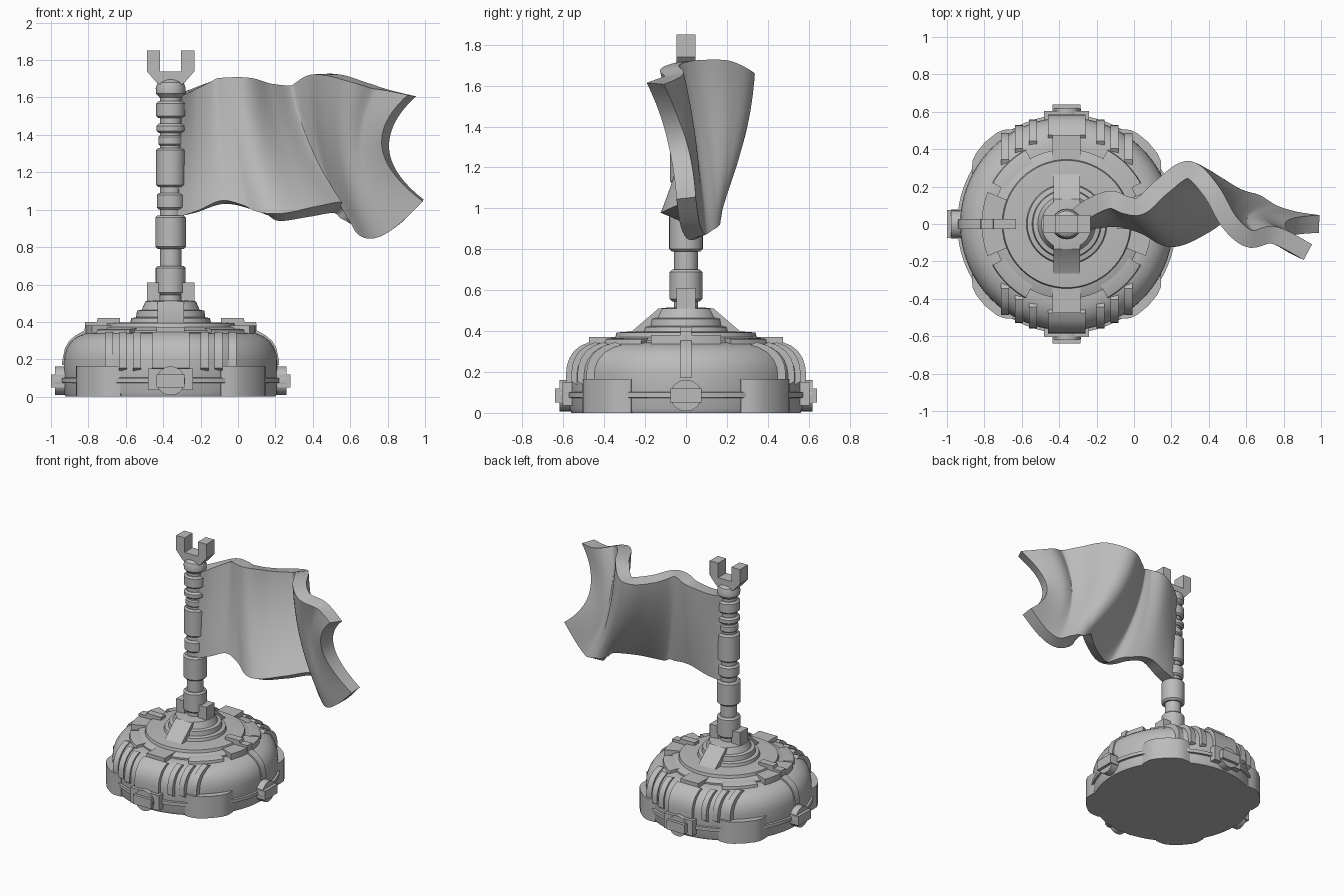
import bpy, bmesh
from math import sin, cos, radians, sqrt, pi
from mathutils import Vector, Matrix

if "Cube" in bpy.data.objects:
    bpy.data.objects.remove(bpy.data.objects["Cube"], do_unlink=True)

CX = -0.36  # axis of the base and pole
grey = bpy.data.materials.new("plain grey")
grey.use_nodes = True
grey.diffuse_color = (0.5, 0.5, 0.5, 1)
grey.node_tree.nodes["Principled BSDF"].inputs["Base Color"].default_value = (0.5, 0.5, 0.5, 1)


def finish(name, bm, origin=(CX, 0, 0), thickness=0):
    bmesh.ops.recalc_face_normals(bm, faces=bm.faces)
    mesh = bpy.data.meshes.new(name)
    bm.to_mesh(mesh)
    bm.free()
    mesh.materials.append(grey)
    obj = bpy.data.objects.new(name, mesh)
    obj.location = origin
    bpy.context.collection.objects.link(obj)
    bpy.ops.object.select_all(action='DESELECT')
    obj.select_set(True)
    bpy.context.view_layer.objects.active = obj
    if thickness:
        shell = obj.modifiers.new("thickness", 'SOLIDIFY')
        shell.thickness, shell.offset = thickness, 0
        bpy.ops.object.modifier_apply(modifier=shell.name)
    bpy.ops.object.shade_smooth_by_angle(angle=radians(32))


def lathe(name, profile, steps=64):
    """Closed solid of revolution about the axis."""
    bm = bmesh.new()
    rings = [[bm.verts.new((r * cos(2 * pi * i / steps), r * sin(2 * pi * i / steps), z))
              for i in range(steps)] for r, z in profile]
    for a, b in zip(rings, rings[1:]):
        for i in range(steps):
            j = (i + 1) % steps
            bm.faces.new((a[i], a[j], b[j], b[i]))
    bm.faces.new(rings[0])
    bm.faces.new(rings[-1])
    finish(name, bm)


def loft(name, sections):
    """Solid through a row of matching closed sections."""
    bm = bmesh.new()
    rows = [[bm.verts.new(p) for p in s] for s in sections]
    n = len(rows[0])
    for a, b in zip(rows, rows[1:]):
        for i in range(n):
            j = (i + 1) % n
            bm.faces.new((a[i], a[j], b[j], b[i]))
    bm.faces.new(rows[0])
    bm.faces.new(rows[-1])
    finish(name, bm)


def sector(name, stops):
    """Solid through (angle, outline) stops, outlines in (radius, z)."""
    loft(name, [[(r * cos(radians(a)), r * sin(radians(a)), z) for r, z in outline]
                for a, outline in stops])


def prism(name, outline, width, angle=0, shift=0):
    """Outline in (radius, z) given a straight width, turned about the axis."""
    turn = Matrix.Rotation(radians(angle), 3, 'Z')
    loft(name, [[turn @ Vector((r, shift + s * width / 2, z)) for r, z in outline]
                for s in (-1, 1)])


def block(r0, r1, z0, z1):
    return [(r0, z0), (r1, z0), (r1, z1), (r0, z1)]


def plate(name, mid, half, outline):
    """Curved plate of constant section."""
    sector(name, [(mid + half * k / 5, outline) for k in range(-5, 6)])


# Domed base
dome = [(.57, .19), (.566, .225), (.554, .26), (.533, .293), (.5, .32), (.46, .337), (.42, .343)]
lathe("base_body", [(.56, 0), (.57, .02)] + dome, 96)
lathe("base_band", [(.55, .07), (.585, .075), (.585, .10), (.55, .105)], 96)
lathe("top_disc", [(.40, .33), (.40, .355), (.375, .365), (.345, .372), (.34, .393), (.27, .398)])
lathe("stepped_collar", [(.22, .38), (.21, .42), (.185, .425), (.18, .46), (.155, .465),
                         (.135, .51), (.09, .515)], 48)

# Feet bulging out on the diagonals, with plates above
for k in range(4):
    mid = 45 + 90 * k
    sector("corner_foot", [(mid + a, block(.5, r, 0, .165)) for a, r in (
        (-17, .572), (-14, .59), (-11, .607), (-7, .615), (0, .618),
        (7, .615), (11, .607), (14, .59), (17, .572))])
    plate("dome_plate", mid, 16, [(.36, .33), (.455, .33), (.45, .358), (.44, .363), (.36, .365)])


def dome_strip(name, side, x, width, lift):
    """Straight strip that hugs the dome, parallel to the front-back axis."""
    path = [(.57, .145)] + dome[:-1]
    outer = [(sqrt((r + lift) ** 2 - x * x), z + lift * .5) for r, z in path]
    inner = [(sqrt((r - .04) ** 2 - x * x), z - .03) for r, z in reversed(path)]
    prism(name, outer + inner, width, side, x)


# Ribs and centre panels on front and back
for side in (-90, 90):
    for x in (.18, .255, .33):
        for s in (-1, 1):
            dome_strip("dome_rib", side, s * x, .043, .018)
    dome_strip("centre_panel", side, 0, .20, .016)
    prism("panel_cap", block(.34, .475, .33, .372), .15, side)
    prism("clamp_box", block(.53, .605, .035, .15), .24, side)
    prism("sloped_buttress", [(.05, .37), (.30, .37), (.30, .385), (.275, .39), (.135, .51),
                              (.05, .51)], .14, side)

# Stepped straps and shoulder plates on left and right
for side in (0, 180):
    prism("side_strap", [(.27, .37), (.27, .42), (.39, .42), (.395, .40), (.457, .40), (.46, .355),
                         (.508, .328), (.543, .298), (.565, .26), (.58, .19), (.58, .17), (.53, .17),
                         (.43, .32)], .055, side)
    plate("shoulder_plate", side, 22, block(.345, .455, .33, .382))

# Round latch with a cross bar on all four sides
for side in (0, 90, 180, 270):
    prism("latch_bar", block(.57, .64, .05, .12), .15, side)
    ring = [(.077 * cos(a * pi / 16), .085 + .077 * sin(a * pi / 16)) for a in range(32)]
    turn = Matrix.Rotation(radians(side), 3, 'Z')
    loft("latch_disc", [[turn @ Vector((r, y, z)) for y, z in ring] for r in (.53, .618)])

# Pole: thick sleeves over a thin core, each (radius, bottom, top)
lathe("pole_core", [(.058, .39), (.058, 1.63)], 32)
for r, z0, z1 in ((.065, .42, .52), (.08, .545, .70), (.082, .79, .97), (.074, 1.0, 1.09),
                  (.078, 1.12, 1.33), (.066, 1.34, 1.40), (.077, 1.41, 1.46), (.078, 1.49, 1.58)):
    c = .012
    lathe("pole_sleeve", [(r - c, z0), (r, z0 + c), (r, z1 - c), (r - c, z1)], 32)
lathe("pole_cap", [(.06, 1.6), (.078, 1.62), (.08, 1.65), (.07, 1.68), (.05, 1.695), (.02, 1.70)], 32)

# Forks: one on top of the pole, one at its foot
right_half = [(.045, 0), (.075, .02), (.127, .08), (.127, .19), (.056, .19), (.056, .08)]
left_half = [(-x, z) for x, z in reversed(right_half)]
for name, z in (("top_fork", 1.66), ("foot_fork", .42)):
    prism(name, [(x, z + h) for x, h in right_half + left_half], .095)

# Waving flag: matching points on the upper and lower edges, fold by fold
upper = [(-.33, .01, 1.61), (-.25, .08, 1.64), (-.13, .13, 1.69), (-.04, .10, 1.705),
         (.04, .10, 1.70), (.15, .20, 1.665), (.29, .29, 1.66), (.41, .18, 1.72), (.51, .01, 1.72),
         (.62, -.08, 1.69), (.75, -.06, 1.65), (.93, -.15, 1.61)]
lower = [(-.33, 0, .96), (-.22, .02, .99), (-.08, .03, 1.04), (.06, -.01, 1.01),
         (.21, -.08, .96), (.40, .0, .99), (.54, .11, 1.01), (.60, .12, .95), (.66, .11, .89),
         (.75, .055, .86), (.86, .02, .92), (.99, 0, 1.05)]


def curve_point(pts, t):
    """Smooth curve through the points, t from 0 to 1."""
    f = t * (len(pts) - 1)
    i = min(int(f), len(pts) - 2)
    f -= i
    a, b, c, d = (Vector(pts[max(0, min(len(pts) - 1, i + k))]) for k in (-1, 0, 1, 2))
    return b + .5 * f * (c - a + f * (2 * a - 5 * b + 4 * c - d + f * (3 * (b - c) + d - a)))


bm = bmesh.new()
NU, NV = 80, 24
grid = []
for i in range(NU + 1):
    u = i / NU
    p, q = curve_point(upper, u), curve_point(lower, u)
    bow = Vector((-.17, .03, 0)) * max(0, (u - .55) / .45) ** 1.5  # hollow free end
    bow += Vector((-.04, .035, 0)) * sin(pi * u) ** 2              # bellied middle
    grid.append([bm.verts.new(p.lerp(q, j / NV) + bow * 4 * (j / NV) * (1 - j / NV))
                 for j in range(NV + 1)])
for i in range(NU):
    for j in range(NV):
        bm.faces.new((grid[i][j], grid[i + 1][j], grid[i + 1][j + 1], grid[i][j + 1]))
finish("flag", bm, (0, 0, 0), .095)
